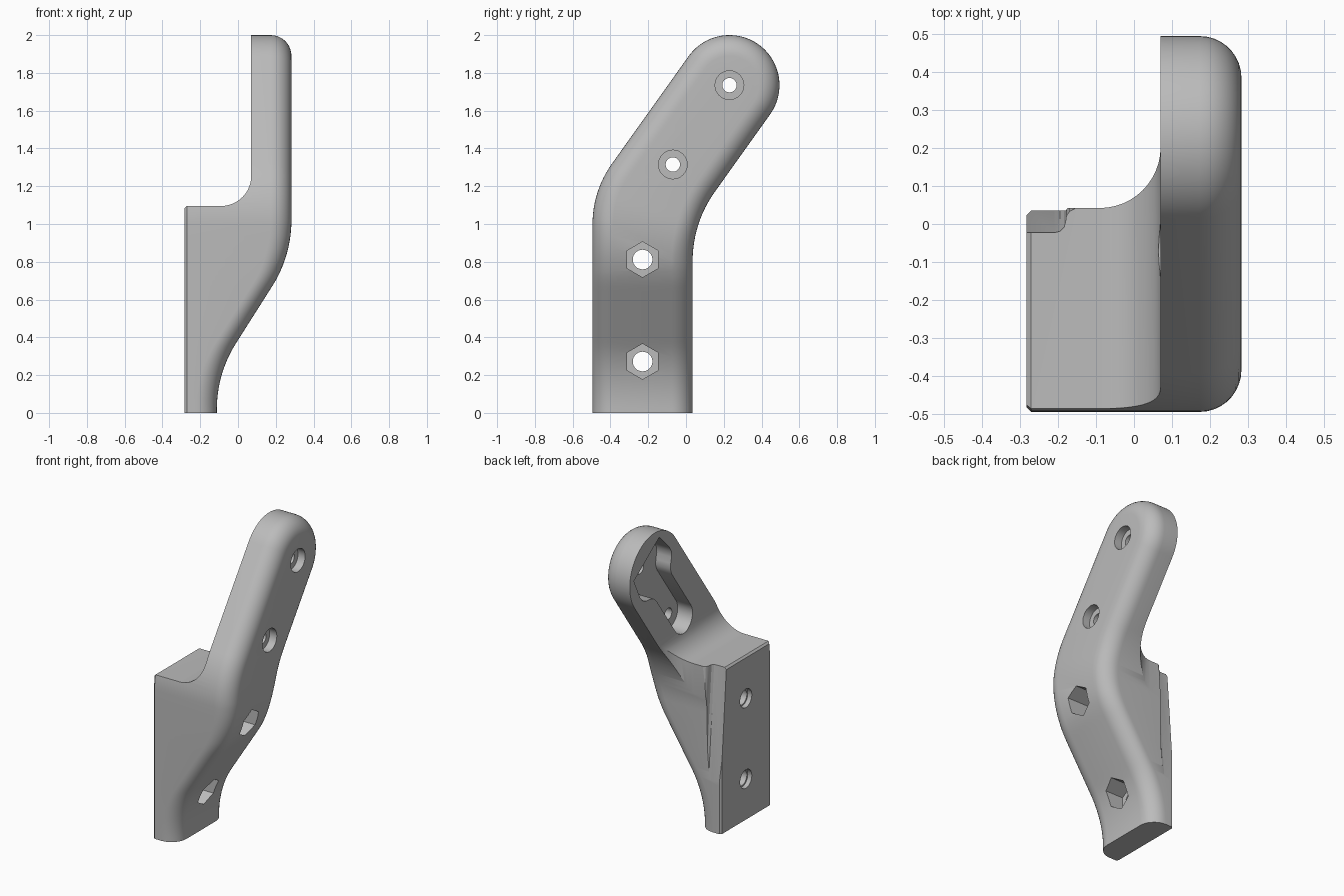
import bpy, bmesh
from math import sin, cos, tan, pi, radians, sqrt

if "Cube" in bpy.data.objects:
    bpy.data.objects.remove(bpy.data.objects["Cube"], do_unlink=True)

grey = bpy.data.materials.new("plain grey")
grey.use_nodes = True
COLOUR = (0.5, 0.5, 0.5, 1)
grey.diffuse_color = COLOUR
grey.node_tree.nodes["Principled BSDF"].inputs["Base Color"].default_value = COLOUR

LEAN = radians(35.5)          # tilt of the upper arm
HALF = 0.265                  # half width of the bracket
TIP = (0.23, 1.735)           # centre of the rounded end, in y and z
MID = -0.23                   # centre line of the lower part
ROUND = 0.11                  # rounded outer edge
PLATE = -0.283                # mounting face


def make_object(name, bm):
    bmesh.ops.recalc_face_normals(bm, faces=bm.faces)
    mesh = bpy.data.meshes.new(name)
    bm.to_mesh(mesh)
    bm.free()
    mesh.materials.append(grey)
    obj = bpy.data.objects.new(name, mesh)
    bpy.context.collection.objects.link(obj)
    return obj


def loft(name, loops):
    """Closed solid through matching closed loops."""
    bm = bmesh.new()
    rings = [[bm.verts.new(p) for p in loop] for loop in loops]
    n = len(rings[0])
    for a, b in zip(rings, rings[1:]):
        for i in range(n):
            j = (i + 1) % n
            bm.faces.new((a[i], a[j], b[j], b[i]))
    bm.faces.new(rings[0])
    bm.faces.new(rings[-1])
    return make_object(name, bm)


def outer_x(z):
    """S-shaped outer surface."""
    a, r, x0, z0, x1, z1 = radians(32.5), 0.65, -0.112, 0.02, PLATE * -1, 1.02
    dz, dx = r * sin(a), r * (1 - cos(a))
    if z <= z0:
        return x0
    if z >= z1:
        return x1
    if z < z0 + dz:
        return x0 + r - sqrt(r * r - (z - z0) ** 2)
    if z > z1 - dz:
        return x1 - r + sqrt(r * r - (z1 - z) ** 2)
    t = (z - z0 - dz) / (z1 - z0 - 2 * dz)
    return x0 + dx + t * (x1 - x0 - 2 * dx)


def side(sign, inset):
    """One edge of the bent outline; sign -1 is the front, +1 the back."""
    r = 0.63 if sign > 0 else 0.55
    corner = TIP[1] - (TIP[0] - MID) / tan(LEAN) - sign * HALF * tan(LEAN / 2)
    start = corner - r * tan(LEAN / 2)
    y_edge = MID + sign * (HALF - inset)
    pts = [(y_edge, 0.75 * i / 28) for i in range(29)]
    pts += [(y_edge, 0.75 + (start - 0.75) * i / 4) for i in range(1, 4)]
    cy, rr = MID + sign * HALF + r, r + sign * inset
    for i in range(13):
        a = pi - LEAN * i / 12
        pts.append((cy + rr * cos(a), start + rr * sin(a)))
    steps = 20
    for i in range(steps):
        a = pi / 2 - LEAN - sign * (pi / 2 - pi * i / (2 * steps - 1))
        pts.append((TIP[0] + (HALF - inset) * cos(a), TIP[1] + (HALF - inset) * sin(a)))
    return pts


# Bent body with a rounded outer edge and a chamfered mounting face
levels = [(0.012, lambda z: PLATE), (0, lambda z: PLATE + 0.012)]
for k in range(10):
    t = pi / 2 * k / 9
    levels.append((ROUND * (1 - cos(t)), lambda z, t=t: outer_x(z) - ROUND * (1 - sin(t))))
bm = bmesh.new()
rings = []
for inset, fx in levels:
    outline = side(-1, inset) + side(1, inset)[::-1]
    rings.append([bm.verts.new((fx(z), y, z)) for y, z in outline])
n = len(rings[0])
for a, b in zip(rings, rings[1:]):
    for i in range(n - 1):
        bm.faces.new((a[i], a[i + 1], b[i + 1], b[i]))
for ring in (rings[0], rings[-1]):
    for i in range(n // 2 - 1):
        bm.faces.new((ring[i], ring[i + 1], ring[n - 2 - i], ring[n - 1 - i]))
bm.faces.new([r[0] for r in rings] + [r[-1] for r in rings[::-1]])
body = make_object("bracket_body", bm)

cutters = []


def blend(level, chamfer):
    """Step profile that sweeps from a flat level up to the arm's inner face."""
    r, x = 0.16, 0.07
    pts = [(-0.6, level), (x - r, level)]
    if chamfer:
        pts = [(-0.6, level - 0.012), (PLATE, level - 0.012), (PLATE + 0.012, level), (x - r, level)]
    pts += [(x - r + r * sin(pi / 2 * i / 12), level + r - r * cos(pi / 2 * i / 12)) for i in range(1, 13)]
    return pts + [(x, 3), (-0.6, 3)]


# Ledge above the mounting block, and the sweep behind it
ledge = blend(1.095, True)
cutters.append(loft("ledge_cutter", [[(x, y, z) for x, z in ledge] for y in (-1, 1)]))
back = blend(0.042, False)
cutters.append(loft("back_cutter", [[(x, y, z) for x, y in back] for z in (0.5, 1.6)]))

# Tapered groove beside the mounting face
groove = [(-0.5, 0), (-0.21, 0), (-0.195, 0.004), (-0.184, 0.015), (-0.18, 0.03),
          (-0.178, 0.044), (-0.17, 0.056), (-0.155, 0.064), (-0.155, 0.3), (-0.5, 0.3)]
cutters.append(loft("groove_cutter", [[(x, y + s, z) for x, y in groove]
                                      for z, s in ((0.2, 0.046), (1.2, -0.031))]))

# Keyhole pocket in the inner face of the arm: along the arm, across the arm
half = [(0.15, 0.165), (0, 0.19), (-0.04, 0.186), (-0.075, 0.165), (-0.1, 0.135),
        (-0.13, 0.11), (-0.17, 0.1)]
half += [(-0.516 - 0.1 * sin(pi / 2 * i / 8), 0.1 * cos(pi / 2 * i / 8)) for i in range(8)]
keyhole = half + [(-0.616, 0)] + [(u, -v) for u, v in half[::-1]]
pocket = [(TIP[0] + u * sin(LEAN) + v * cos(LEAN), TIP[1] + u * cos(LEAN) - v * sin(LEAN))
          for u, v in keyhole]
cutters.append(loft("pocket_cutter", [[(x, y, z) for y, z in pocket] for x in (-0.1, 0.18)]))


def bore(y, z, r, x0, x1, sides=32):
    ring = [(y + r * sin(2 * pi * i / sides), z + r * cos(2 * pi * i / sides)) for i in range(sides)]
    cutters.append(loft("bore_cutter", [[(x, a, b) for a, b in ring] for x in (x0, x1)]))


# Counterbored screw holes in the arm
for s in (0, 0.516):
    y, z = TIP[0] - s * sin(LEAN), TIP[1] - s * cos(LEAN)
    bore(y, z, 0.038, 0, 0.5)
    bore(y, z, 0.076, 0.23, 0.5)

# Bolt holes with hexagonal nut sockets in the mounting block
for z in (0.272, 0.812):
    bore(MID, z, 0.052, -0.5, 0.5)
    bore(MID, z, 0.062, -0.5, PLATE + 0.03)
    bore(MID, z, 0.094, -0.17, 0.5, 6)

for cutter in cutters:
    cutter.hide_render = True
    mod = body.modifiers.new(cutter.name, "BOOLEAN")
    mod.operation, mod.solver, mod.object = "DIFFERENCE", "EXACT", cutter

# Bake the cuts and remove the cutters
graph = bpy.context.evaluated_depsgraph_get()
mesh = bpy.data.meshes.new_from_object(body.evaluated_get(graph))
body.modifiers.clear()
body.data = mesh
for cutter in cutters:
    bpy.data.objects.remove(cutter, do_unlink=True)

bpy.ops.object.select_all(action="DESELECT")
body.select_set(True)
bpy.context.view_layer.objects.active = body
bpy.ops.object.shade_smooth_by_angle(angle=radians(28))
